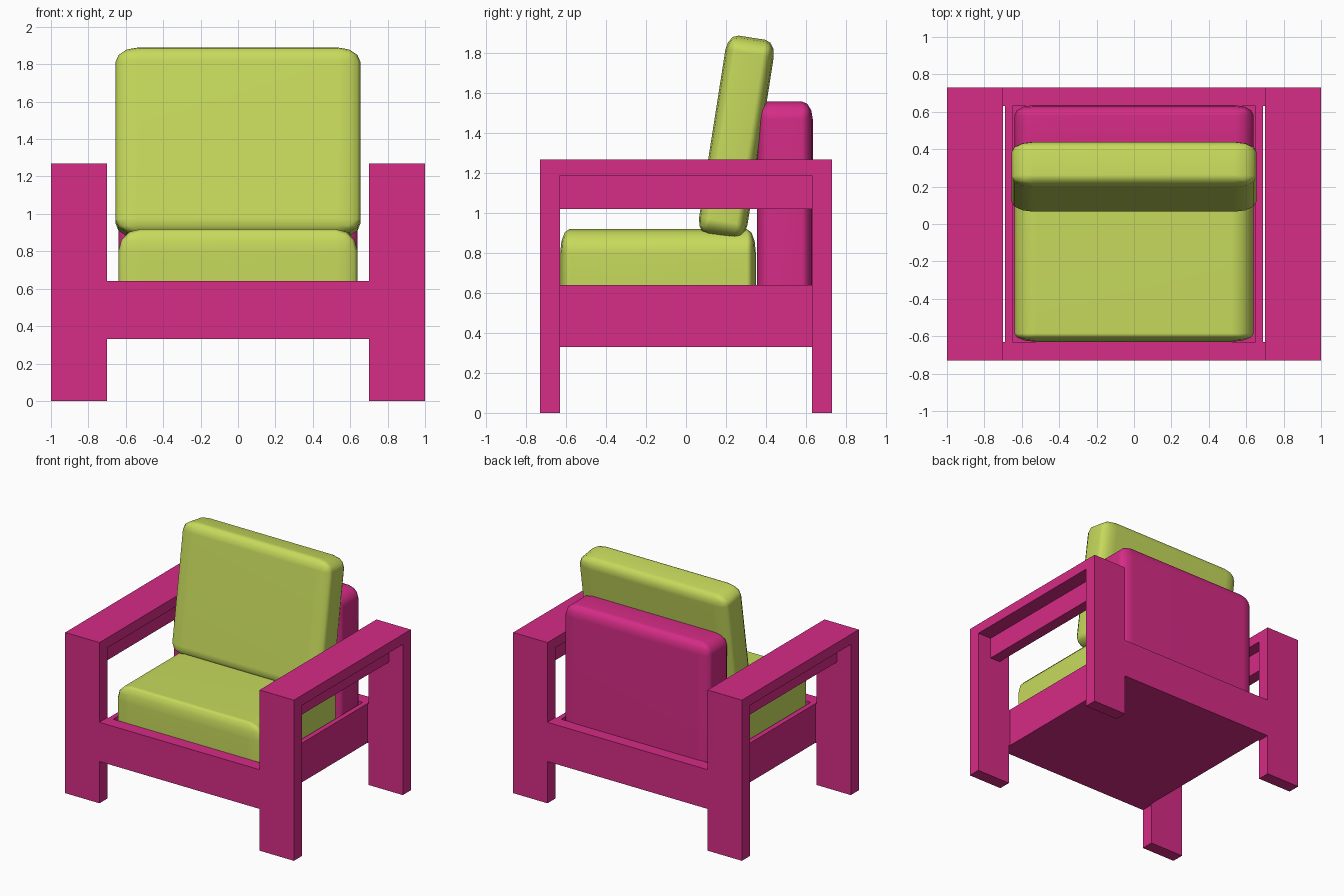
import bpy, bmesh, math
from mathutils import Matrix, Vector

if "Cube" in bpy.data.objects:
    bpy.data.objects.remove(bpy.data.objects["Cube"])


def material(name, color):
    m = bpy.data.materials.new(name)
    m.diffuse_color = (*color, 1)
    m.use_nodes = True
    m.node_tree.nodes["Principled BSDF"].inputs["Base Color"].default_value = m.diffuse_color
    return m


PINK = material("pink_frame", (0.67, 0.025, 0.24))
LIME = material("lime_cushion", (0.57, 0.70, 0.107))


def finish(name, bm, mat):
    bmesh.ops.recalc_face_normals(bm, faces=bm.faces)
    me = bpy.data.meshes.new(name)
    bm.to_mesh(me)
    bm.free()
    me.materials.append(mat)
    ob = bpy.data.objects.new(name, me)
    bpy.context.collection.objects.link(ob)
    return ob


def box(name, lo, hi, mat=PINK):
    lo, hi = Vector(lo), Vector(hi)
    bm = bmesh.new()
    bmesh.ops.create_cube(bm, size=1)
    bmesh.ops.scale(bm, vec=hi - lo, verts=bm.verts)
    bmesh.ops.translate(bm, vec=(lo + hi) / 2, verts=bm.verts)
    return finish(name, bm, mat)


def pad(name, center, size, radii, mat, tilt=0):
    """Rounded block with a different rounding radius along each axis."""
    bm = bmesh.new()
    bmesh.ops.create_cube(bm, size=1)
    bmesh.ops.scale(bm, vec=[s / r for s, r in zip(size, radii)], verts=bm.verts)
    bmesh.ops.bevel(bm, geom=bm.edges[:], offset=1, segments=3, profile=0.5, affect='EDGES')
    bmesh.ops.scale(bm, vec=radii, verts=bm.verts)
    bmesh.ops.transform(bm, matrix=Matrix.Rotation(tilt, 4, 'X'), verts=bm.verts)
    bmesh.ops.translate(bm, vec=center, verts=bm.verts)
    for f in bm.faces:
        f.smooth = True
    ob = finish(name, bm, mat)
    ob.modifiers.new("soft_normals", 'WEIGHTED_NORMAL')
    return ob


# Arm frames: legs and armrest as one upside-down U, extruded across the arm width
U = [(-0.73, 0), (-0.63, 0), (-0.63, 1.19), (0.63, 1.19),
     (0.63, 0), (0.73, 0), (0.73, 1.27), (-0.73, 1.27)]
for side, s in (("left", -1), ("right", 1)):
    bm = bmesh.new()
    face = bm.faces.new([bm.verts.new((s * 0.7, y, z)) for y, z in U])
    ext = bmesh.ops.extrude_face_region(bm, geom=[face])
    bmesh.ops.translate(bm, vec=(s * 0.3, 0, 0),
                        verts=[v for v in ext["geom"] if isinstance(v, bmesh.types.BMVert)])
    finish(side + "_arm_frame", bm, PINK)

    # Apron under the armrest and side rail of the seat
    xs = sorted((s * 0.79, s * 0.88))
    box(side + "_arm_apron", (xs[0], -0.63, 1.02), (xs[1], 0.63, 1.19))
    xs = sorted((s * 0.65, s * 0.69))
    box(side + "_seat_rail", (xs[0], -0.63, 0.33), (xs[1], 0.63, 0.64))

# Front and back rails, seat bottom
box("front_rail", (-0.7, -0.73, 0.33), (0.7, -0.63, 0.64))
box("back_rail", (-0.7, 0.63, 0.33), (0.7, 0.73, 0.64))
box("seat_bottom", (-0.65, -0.63, 0.33), (0.65, 0.63, 0.40))

# Upholstery
pad("back_panel", (0, 0.495, 0.98), (1.28, 0.28, 1.16), (0.10, 0.055, 0.09), PINK)
pad("seat_cushion", (0, -0.14, 0.66), (1.28, 0.98, 0.52), (0.12, 0.045, 0.12), LIME)
pad("back_cushion", (0, 0.2525, 1.38), (1.31, 0.245, 1.01), (0.12, 0.055, 0.08), LIME,
    tilt=math.radians(-8.9))
